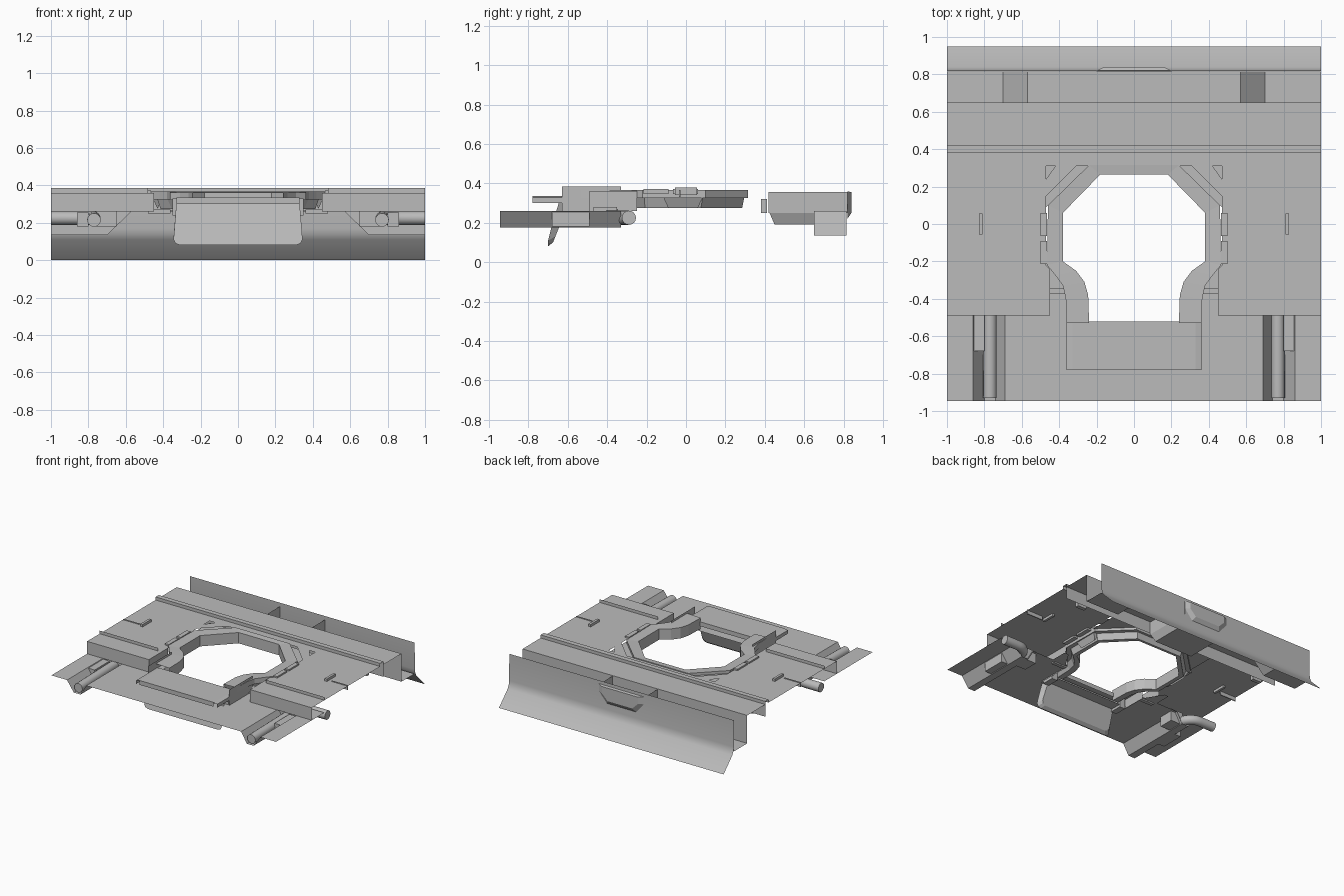
import bpy, bmesh, math
from mathutils import Vector

if "Cube" in bpy.data.objects:
    bpy.data.objects.remove(bpy.data.objects["Cube"])

grey = bpy.data.materials.new("plain grey")
grey.diffuse_color = (0.5, 0.5, 0.5, 1)
grey.use_nodes = True
grey.node_tree.nodes["Principled BSDF"].inputs["Base Color"].default_value = grey.diffuse_color


def make(name, verts, faces, smooth=False):
    me = bpy.data.meshes.new(name)
    me.from_pydata([tuple(v) for v in verts], [], faces)
    me.materials.append(grey)
    ob = bpy.data.objects.new(name, me)
    bpy.context.collection.objects.link(ob)
    if smooth:
        bpy.context.view_layer.objects.active = ob
        ob.select_set(True)
        bpy.ops.object.shade_smooth_by_angle(angle=math.radians(40))
        ob.select_set(False)
    return ob


def sheet(name, profile, axis, a, b, smooth=False):
    """Open sheet: a profile in (y, z) swept along x, or in (x, z) swept along y."""
    n = len(profile)
    vs = [((t, p, z) if axis == 'x' else (p, t, z)) for t in (a, b) for p, z in profile]
    return make(name, vs, [(i, i + 1, n + i + 1, n + i) for i in range(n - 1)], smooth)


def box(name, x, y, z, taper=0.0):
    """Box from ranges; the bottom is narrowed by taper."""
    x = sorted(x)
    vs = [(x[i] + (taper if i == 0 else -taper) * (k == 0),
           y[j] + (taper if j == 0 else -taper) * (k == 0), z[k])
          for k in (0, 1) for j in (0, 1) for i in (0, 1)]
    return make(name, vs, [(0, 2, 3, 1), (4, 5, 7, 6), (0, 1, 5, 4),
                           (2, 6, 7, 3), (0, 4, 6, 2), (1, 3, 7, 5)])


def plate(name, outline, z):
    return make(name, [(x, y, z) for x, y in outline], [tuple(range(len(outline)))])


def mirror(pts):
    return [(-x, y) for x, y in reversed(pts)]


def tube(name, path, r, sides=16):
    path = [Vector(p) for p in path]
    vs, fs = [], []
    up = Vector((0, 0, 1))
    for i, p in enumerate(path):
        d = (path[min(i + 1, len(path) - 1)] - path[max(i - 1, 0)]).normalized()
        side = d.cross(up).normalized()
        for k in range(sides):
            t = 2 * math.pi * k / sides
            vs.append(p + side * r * math.cos(t) + up * r * math.sin(t))
    for i in range(len(path) - 1):
        for k in range(sides):
            m = (k + 1) % sides
            fs.append((i * sides + k, i * sides + m, (i + 1) * sides + m, (i + 1) * sides + k))
    fs.append(tuple(range(sides)))
    fs.append(tuple(range(len(vs) - sides, len(vs))))
    return make(name, vs, fs, True)


# opening contours, right half from back to front
outer = [(0.24, 0.315), (0.46, 0.10), (0.465, -0.22), (0.42, -0.275), (0.38, -0.33), (0.365, -0.40), (0.36, -0.53)]
inner = [(0.18, 0.265), (0.38, 0.06), (0.38, -0.20), (0.31, -0.25), (0.265, -0.31), (0.245, -0.38), (0.24, -0.53)]

# main deck, one face sheet wrapped around the opening
edge = [(0.24, 0.31), (0.47, 0.31), (0.47, -0.22), (0.45, -0.24), (0.45, -0.49), (1, -0.49), (1, 0.38)]
deck = plate("deck", edge + mirror(edge), 0.36)
bm = bmesh.new()
bm.from_mesh(deck.data)
bmesh.ops.triangulate(bm, faces=bm.faces[:])
bm.to_mesh(deck.data)
bm.free()

# frame ring around the opening: flat top, shallow outer wall, deeper inner wall
levels = [(0.0, 0.325), (0.0, 0.367), (1.0, 0.362), (1.0, 0.275), (0.6, 0.275), (0.4, 0.325), (0.0, 0.325)]
path_o, path_i = mirror(outer)+ outer, mirror(inner) + inner
n = len(path_o)
vs = [(a[0] + (b[0] - a[0]) * t, a[1] + (b[1] - a[1]) * t, z)
      for t, z in levels for a, b in zip(path_o, path_i)]
fs = [(r * n + k, r * n + k + 1, (r + 1) * n + k + 1, (r + 1) * n + k)
      for r in range(len(levels) - 1) for k in range(n - 1)]
make("opening_frame", vs, fs)

# back rail and beam
sheet("back_rail", [(0.38, 0.36), (0.38, 0.385), (0.42, 0.385), (0.42, 0.36)], 'x', -1, 1)
sheet("back_beam", [(0.42, 0.262), (0.42, 0.36), (0.65, 0.36)], 'x', -1, 1)

# trough with a raised middle, its front wall and the outer flap
floor = [(-1, 0.135), (-0.70, 0.135), (-0.57, 0.26), (0.57, 0.26), (0.70, 0.135), (1, 0.135)]
sheet("trough_floor", floor, 'y', 0.65, 0.815)
wall = floor + [(1, 0.36), (0.57, 0.36), (-0.57, 0.36), (-1, 0.36)]
make("trough_wall", [(x, 0.65, z) for x, z in wall], [(0, 1, 2, 8, 9), (2, 3, 7, 8), (3, 4, 5, 6, 7)])
sheet("back_flap", [(0.818, 0.385), (0.82, 0.17), (0.825, 0.14), (0.84, 0.11), (0.95, 0)], 'x', -1, 1, True)

# latch pocket: lower housing, side partitions and outer cover
box("latch_housing", (-0.2, 0.2), (0.42, 0.818), (0.19, 0.259), 0.03)
for s, side in ((1, "right"), (-1, "left")):
    make("latch_partition_" + side, [(s * 0.2, y, z) for y, z in
         ((0.42, 0.25), (0.42, 0.355), (0.82, 0.355), (0.82, 0.25))], [(0, 1, 2, 3)])
bump = [(-0.2, 0.82, 0.36), (0.2, 0.82, 0.36), (0.2, 0.82, 0.30), (0.13, 0.82, 0.22), (-0.13, 0.82, 0.22),
        (-0.2, 0.82, 0.30), (-0.16, 0.84, 0.355), (0.16, 0.84, 0.355), (0.16, 0.84, 0.30), (0.11, 0.84, 0.25),
        (-0.11, 0.84, 0.25), (-0.16, 0.84, 0.30)]
make("latch_cover", bump, [tuple(range(6, 12))] + [(k, (k + 1) % 6, 6 + (k + 1) % 6, 6 + k) for k in range(6)])

# front apron: centre, and the stepped sides with a channel
plate("apron_centre", [(-0.36, -0.945), (0.36, -0.945), (0.36, -0.52), (-0.36, -0.52)], 0.26)
for s, side in ((1, "right"), (-1, "left")):
    prof = [(0.36, 0.26), (0.69, 0.26), (0.74, 0.175), (0.80, 0.175), (0.86, 0.26), (1, 0.26)]
    sheet("apron_" + side, [(s * x, z) for x, z in prof], 'y', -0.945, -0.33)
    plate("apron_inner_" + side, [(s * x, y) for x, y in
          ((0.38, -0.33), (0.50, -0.33), (0.50, -0.20), (0.46, -0.20))], 0.26)
    sheet("deck_front_wall_" + side, [(s * 0.45, 0.26), (s * 0.45, 0.36)], 'y', -0.49, -0.25)
    sheet("deck_front_face_" + side, [(-0.49, 0.26), (-0.49, 0.36)], 'x', s * 0.45, s * 1)
    sheet("deck_lip_" + side, [(-0.33, 0.36), (-0.33, 0.385)], 'x', s * 0.48, s * 1)
    # pipe running forward in the channel and bending outward
    bend = [(s * (0.87 - 0.1 * math.cos(t)), -0.39 + 0.1 * math.sin(t), 0.225)
            for t in [k * math.pi / 12 for k in range(7)]]
    tube("pipe_" + side, [(s * 0.77, -0.93, 0.215)] + bend + [(s * 1, -0.29, 0.225)], 0.036)
    box("pipe_bracket_" + side, (s * 0.65, s * 0.76), (-0.47, -0.35), (0.18, 0.28))
    box("channel_block_" + side, (s * 0.80, s * 0.86), (-0.68, -0.49), (0.18, 0.255))
    # clips beside the frame, deck ribs and small hinge parts
    for k, (a, b) in enumerate(((-0.215, -0.09), (-0.065, 0.06))):
        box(f"clip_{side}_{k}", (s * 0.465, s * 0.50), (a, b), (0.345, 0.372))
    box("deck_rib_" + side, (s * 0.81, s * 0.83), (-0.055, 0.055), (0.34, 0.38))
    box("deck_seam_" + side, (s * 0.855, s * 1), (-0.035, -0.027), (0.33, 0.365))
    box("under_bracket_" + side, (s * 0.40, s * 0.46), (-0.12, 0.09), (0.275, 0.34), 0.03)
    box("hinge_bar_" + side, (s * 0.36, s * 0.48), (-0.375, -0.345), (0.25, 0.27))
    box("rail_foot_" + side, (s * 0.80, s * 0.88), (0.38, 0.41), (0.25, 0.32))
    # side cheek and post flanking the front of the opening
    sheet("front_cheek_" + side, [(s * 0.36, 0.25), (s * 0.36, 0.385)], 'y', -0.63, -0.33)
    box("scoop_post_" + side, (s * 0.30, s * 0.35), (-0.62, -0.52), (0.24, 0.33))
    # corner gussets of the frame
    plate("gusset_" + side, [(s * 0.24, 0.31), (s * 0.47, 0.31), (s * 0.47, 0.09)], 0.345)
    make("gusset_rib_" + side, [(s * 0.31, 0.31, 0.36), (s * 0.42, 0.31, 0.36),
                                (s * 0.47, 0.24, 0.36), (s * 0.47, 0.15, 0.36)], [(0, 1, 2, 3)])
    sheet("cover_edge_" + side, [(s * 0.33, 0.335), (s * 0.36, 0.328), (s * 0.36, 0.30)], 'y', -0.78, -0.52)

# raised cover plate over the front of the opening
sheet("cover_plate", [(-0.78, 0.30), (-0.78, 0.335), (-0.52, 0.335), (-0.52, 0.30)], 'x', -0.33, 0.33)

# hanging scoop: slanted panel with rounded lower corners and a rim turned backward
half = [(0.33, 0.30), (0.34, 0.18), (0.345, 0.11), (0.335, 0.09), (0.31, 0.08)]
rim = half + mirror(half)
front = [(x, -0.70 + max(0, z - 0.12) * 0.3, z) for x, z in rim]
back = [(x * 0.93, -0.675 + (z - 0.08) * 0.4, z + 0.02) for x, z in rim]
m = len(rim)
make("scoop", front + back, [tuple(range(m)), tuple(range(m, 2 * m))] +
     [(k, (k + 1) % m, m + (k + 1) % m, m + k) for k in range(m)])
